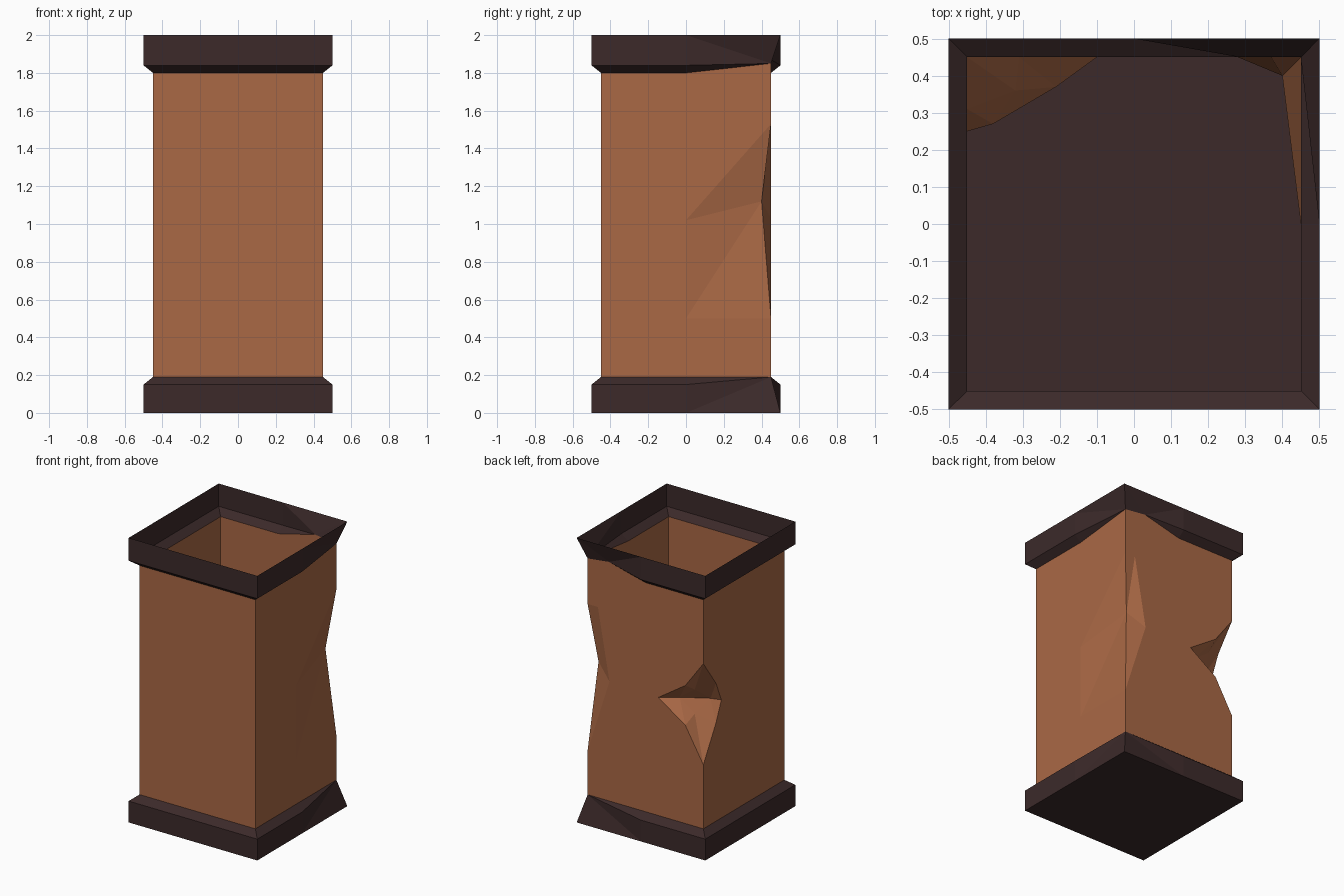
import bpy, bmesh

if "Cube" in bpy.data.objects:
    bpy.data.objects.remove(bpy.data.objects["Cube"])

S, R = 0.45, 0.50            # half widths: shaft, bands


def material(name, rgb):
    m = bpy.data.materials.new(name)
    m.diffuse_color = (*rgb, 1)
    m.use_nodes = True
    m.node_tree.nodes["Principled BSDF"].inputs["Base Color"].default_value = m.diffuse_color
    return m


def build(name, faces, mat):
    """Single-skin mesh from point loops, welded where loops meet."""
    bm = bmesh.new()
    for loop in faces:
        if len(set(loop)) == len(loop):
            bm.faces.new([bm.verts.new(p) for p in loop])
    bmesh.ops.remove_doubles(bm, verts=bm.verts[:], dist=0.0005)
    bmesh.ops.recalc_face_normals(bm, faces=bm.faces[:])
    me = bpy.data.meshes.new(name)
    bm.to_mesh(me)
    bm.free()
    me.materials.append(mat)
    ob = bpy.data.objects.new(name, me)
    bpy.context.collection.objects.link(ob)
    return ob


brick = material("clay", (0.40, 0.14, 0.06))
dark = material("dark_trim", (0.045, 0.023, 0.023))


def band(rim, lip, neck, corner, notch):
    """Square band with a sloped lip; its back right corner is crushed in."""
    top = (R, R, rim)
    faces = []
    # whole front and left sides, then the intact halves of right and back
    for a, b in (((-1, -1), (1, -1)), ((-1, -1), (-1, 1)),
                 ((1, -1), (1, 0)), ((-1, 1), (0, 1))):
        row = lambda w, z: [(p[0] * w, p[1] * w, z) for p in (a, b)]
        o, l, n = row(R, rim), row(R, lip), row(S, neck)
        faces += [[o[0], o[1], l[1], l[0]], [l[0], l[1], n[1], n[0]]]
    # crushed halves
    for (x, y), m in (((1, 0), corner), ((0, 1), notch)):
        o, l, n = (x * R, y * R, rim), (x * R, y * R, lip), (x * S, y * S, neck)
        faces += [[n, m, l], [l, m, o], [o, m, top]]
    faces.append([notch, corner, top])
    return faces


top_corner, top_notch = (S, S, 1.85), (0.285, S, 1.87)
foot_corner = (S, S, 0.19)

# Top band, open above
build("top_band", band(2.0, 1.84, 1.80, top_corner, top_notch), dark)

# Base band with closed underside
base = band(0.0, 0.15, 0.19, foot_corner, foot_corner)
base.append([(-R, -R, 0), (0, -R, 0), (R, -R, 0), (R, 0, 0),
             (R, R, 0), (0, R, 0), (-R, R, 0), (-R, 0, 0)])
build("base_band", base, dark)

# Dent on the back right corner
A, A2, B = (S, S, 1.53), (0.37, S, 1.53), (0.28, S, 1.03)
C, D = (S, S, 0.50), (0.40, 0.40, 1.12)
E, F = (S, 0, 1.02), (S, 0, 0.50)
dent = [[p, q, D] for p, q in ((A, E), (E, F), (F, C), (C, B), (B, A2), (A2, A))]

# Deep gouge on the back left corner: rim points then inner points
T, L, Q, K = (-S, S, 1.35), (-0.10, S, 1.02), (-S, 0.25, 1.02), (-S, S, 0.64)
UL, UR = (-0.31, S, 1.16), (-S, 0.31, 1.16)
DL, DR = (-0.31, S, 0.88), (-S, 0.31, 0.88)
P1, P2 = (-0.38, 0.27, 1.02), (-0.21, 0.37, 1.02)
gouge = []
for tip, l, r, mid in ((T, UL, UR, (-0.32, 0.36, 1.10)),
                       (K, DL, DR, (-0.32, 0.36, 0.93))):
    gouge += [[tip, l, mid], [tip, mid, r], [l, L, P2], [l, P2, mid],
              [mid, P2, P1], [mid, P1, r], [r, P1, Q]]

# Shaft walls with the damage cut out of their outlines
front = [(-S, -S, 0.19), (S, -S, 0.19), (S, -S, 1.8), (-S, -S, 1.8)]
right = [(S, -S, 0.19), foot_corner, C, F, E, A, top_corner, (S, 0, 1.8), (S, -S, 1.8)]
back = [foot_corner, C, B, A2, A, top_corner, top_notch, (0, S, 1.8), (-S, S, 1.8),
        T, UL, L, DL, K, (-S, S, 0.19)]
left = [(-S, S, 0.19), K, DR, Q, UR, T, (-S, S, 1.8), (-S, -S, 1.8), (-S, -S, 0.19)]
build("shaft", [front, right, back, left] + dent + gouge, brick)
